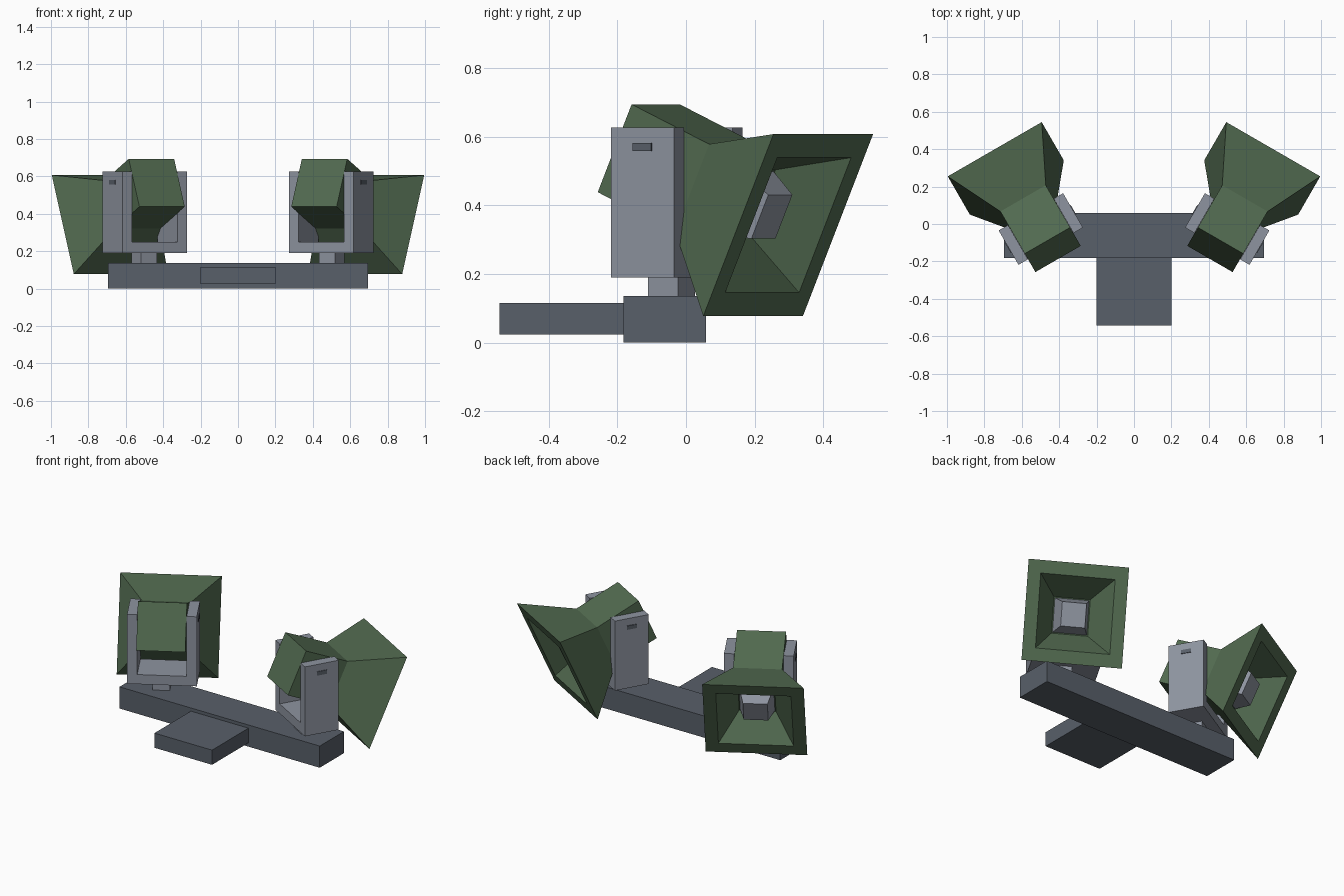
import bpy, bmesh, math
from mathutils import Matrix, Vector

if "Cube" in bpy.data.objects:
    bpy.data.objects.remove(bpy.data.objects["Cube"])


def material(name, rgb):
    m = bpy.data.materials.new(name)
    m.diffuse_color = (*rgb, 1)
    m.use_nodes = True
    m.node_tree.nodes["Principled BSDF"].inputs["Base Color"].default_value = m.diffuse_color
    return m


SLATE = material("dark slate", (0.098, 0.115, 0.142))
GREY = material("light grey", (0.27, 0.295, 0.35))
GREEN = material("olive green", (0.084, 0.145, 0.08))

YAW = Matrix.Rotation(math.radians(-30), 4, 'Z')      # heads turn outwards
MIRROR = Matrix.Diagonal((-1, 1, 1, 1))
PITCH = math.radians(-24)                             # horns point downwards
U = 0.445                                             # sideways centre of a head


def finish(name, bm, mat, matrix=Matrix()):
    bmesh.ops.transform(bm, matrix=matrix, verts=bm.verts)
    bmesh.ops.recalc_face_normals(bm, faces=bm.faces)
    me = bpy.data.meshes.new(name)
    bm.to_mesh(me)
    bm.free()
    me.materials.append(mat)
    ob = bpy.data.objects.new(name, me)
    bpy.context.collection.objects.link(ob)
    return ob


def boxes(name, spans, mat, matrix=Matrix()):
    """One object from boxes given as (x0, x1, y0, y1, z0, z1)."""
    bm = bmesh.new()
    for x0, x1, y0, y1, z0, z1 in spans:
        m = Matrix.Translation(((x0 + x1) / 2, (y0 + y1) / 2, (z0 + z1) / 2))
        m = m @ Matrix.Diagonal((x1 - x0, y1 - y0, z1 - z0, 1))
        bmesh.ops.create_cube(bm, size=1, matrix=m)
    return finish(name, bm, mat, matrix)


def square_loft(name, rings, mat, matrix):
    """Loft square rings (distance along y, half width), capped at both ends."""
    bm = bmesh.new()
    loops = [[bm.verts.new((sx * h, t, sz * h))
              for sx, sz in ((-1, -1), (1, -1), (1, 1), (-1, 1))] for t, h in rings]
    for a, b in zip(loops, loops[1:]):
        for i in range(4):
            j = (i + 1) % 4
            bm.faces.new((a[i], a[j], b[j], b[i]))
    bm.faces.new(loops[0])
    bm.faces.new(loops[-1])
    return finish(name, bm, mat, matrix)


# Base bar and front mounting tongue
boxes("base_bar", [(-0.695, 0.695, -0.182, 0.058, 0, 0.136)], SLATE)
boxes("mounting_tongue", [(-0.2, 0.2, -0.543, -0.17, 0.024, 0.116)], SLATE)

# Two mirrored heads
for side, flip in (("right", Matrix()), ("left", MIRROR)):
    head = flip @ YAW
    # Swivel post
    boxes(side + "_post", [(0.404, 0.504, 0.164, 0.264, 0.12, 0.2)], GREY, head)
    # U-shaped yoke from a profile
    bm = bmesh.new()
    o, i = 0.199, 0.141
    profile = [(-o, .19), (o, .19), (o, .626), (i, .626), (i, .25),
               (-i, .25), (-i, .626), (-o, .626)]
    f = bm.faces.new([bm.verts.new((U + x, 0.12, z)) for x, z in profile])
    ext = bmesh.ops.extrude_face_region(bm, geom=[f])["geom"]
    bmesh.ops.translate(bm, vec=(0, 0.212, 0),
                        verts=[v for v in ext if isinstance(v, bmesh.types.BMVert)])
    finish(side + "_yoke", bm, GREY, head)
    # Pivot plates on the outer faces of the arms
    boxes(side + "_pivot_plates",
          [(U + s * 0.2 - 0.003, U + s * 0.2 + 0.003, 0.195, 0.257, 0.558, 0.582)
           for s in (-1, 1)], SLATE, head)
    # Horn with funnel mouth, and driver block inside it
    aim = head @ Matrix.Translation((U, 0.098, 0.566)) @ Matrix.Rotation(PITCH, 4, 'X')
    square_loft(side + "_horn", [(0, .14), (.285, .14), (.55, .29), (.55, .215),
                                 (.39, .105)], GREEN, aim)
    square_loft(side + "_driver", [(.38, .102), (.49, .07)], GREY, aim)
